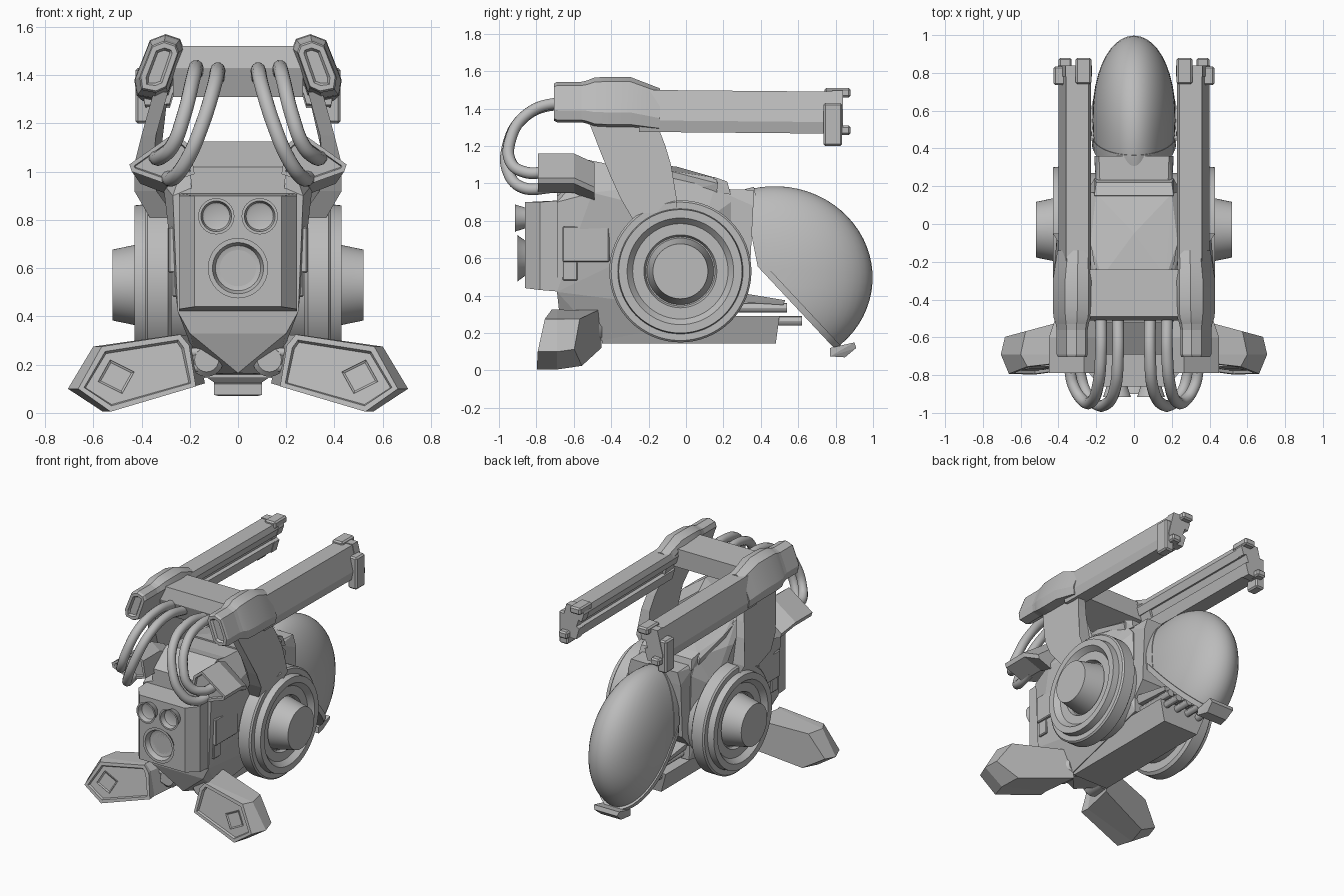
import bpy, bmesh, math
from mathutils import Vector, Matrix

cube = bpy.data.objects.get("Cube")
if cube:
    bpy.data.objects.remove(cube)

grey = bpy.data.materials.new("plain_grey")
grey.use_nodes = True
grey.diffuse_color = (0.5, 0.5, 0.5, 1)
grey.node_tree.nodes["Principled BSDF"].inputs["Base Color"].default_value = (0.5, 0.5, 0.5, 1)


def finish(name, bm, mirror=False, smooth=None):
    bmesh.ops.recalc_face_normals(bm, faces=bm.faces)
    mesh = bpy.data.meshes.new(name)
    bm.to_mesh(mesh)
    bm.free()
    mesh.materials.append(grey)
    obj = bpy.data.objects.new(name, mesh)
    bpy.context.collection.objects.link(obj)
    if mirror:
        obj.modifiers.new("mirror", 'MIRROR').use_mirror_merge = False
    if smooth:
        bpy.ops.object.select_all(action='DESELECT')
        obj.select_set(True)
        bpy.context.view_layer.objects.active = obj
        bpy.ops.object.shade_smooth_by_angle(angle=math.radians(smooth))
    return obj


def hull(name, pts, both=True, mirror=False, bevel=0):
    """Convex solid; both=True reflects the points in x."""
    bm = bmesh.new()
    for x, y, z in pts:
        bm.verts.new((x, y, z))
        if both and x:
            bm.verts.new((-x, y, z))
    res = bmesh.ops.convex_hull(bm, input=bm.verts)
    junk = {v for v in res["geom_interior"] + res["geom_unused"] if isinstance(v, bmesh.types.BMVert)}
    bmesh.ops.delete(bm, geom=list(junk), context='VERTS')
    bmesh.ops.dissolve_limit(bm, angle_limit=0.03, verts=bm.verts, edges=bm.edges)
    if bevel:
        bmesh.ops.bevel(bm, geom=bm.edges[:], offset=bevel, segments=1, affect='EDGES')
    return finish(name, bm, mirror)


def box(name, x, y, z, **kw):
    return hull(name, [(a, b, c) for a in x for b in y for c in z], both=False, **kw)


def loft(name, rings, mirror=False, smooth=None, inset=None):
    bm = bmesh.new()
    loops = [[bm.verts.new(p) for p in ring] for ring in rings]
    n = len(loops[0])
    for a, b in zip(loops, loops[1:]):
        for i in range(n):
            bm.faces.new((a[i], a[(i + 1) % n], b[(i + 1) % n], b[i]))
    cap = bm.faces.new(loops[0])
    bm.faces.new(loops[-1])
    bmesh.ops.recalc_face_normals(bm, faces=bm.faces)
    for thick, depth in inset or []:
        bmesh.ops.inset_region(bm, faces=[cap], thickness=thick, depth=depth)
    return finish(name, bm, mirror, smooth)


def lathe(name, profile, centre, axis, mirror=False, steps=48):
    """Spin (radius, offset) pairs around the x or y axis."""
    rings = []
    for r, d in profile:
        ring = []
        for i in range(steps):
            t = 2 * math.pi * i / steps
            u, v = r * math.cos(t), r * math.sin(t)
            ring.append(Vector(centre) + Vector((d, u, v) if axis == 'x' else (u, d, v)))
        rings.append(ring)
    return loft(name, rings, mirror, smooth=30)


# Hull body
hull("body_core", [(.2, -.5, 1.11), (.2, -.28, 1.1), (.31, -.5, .95), (.27, -.69, .9), (.25, -.69, .42),
                   (.2, -.68, .33), (0, -.62, .165), (.15, -.45, .16), (.2, .25, .3), (.21, .24, .9),
                   (.2, .16, 1.0), (.29, .1, .8), (.2, -.69, .93), (.26, -.1, 1.0)])
hull("top_panel", [(.2, -.28, 1.09), (.23, -.1, 1.07), (.23, .17, 1.0), (.17, -.28, 1.11),
                   (.2, .16, 1.03), (0, -.05, 1.09), (.2, -.25, .9), (.2, .16, .9)])
hull("top_lip", [(.21, .13, .96), (.21, .15, 1.035), (.2, .22, 1.01), (.21, .24, .94)])
hull("front_brow", [(.19, -.69, .9), (.2, -.69, 1.02), (.2, -.52, 1.125), (.2, -.4, 1.1), (.19, -.4, .9)])
hull("front_box", [(.18, -.86, .9), (.18, -.86, .44), (.245, -.78, .9), (.245, -.78, .43),
                   (.245, -.66, .42), (.245, -.66, .91)])
hull("belly_keel", [(.14, -.45, .145), (.14, .48, .145), (.19, .5, .29), (.19, -.45, .29)])
hull("belly_plate", [(.19, .2, .43), (.18, .53, .375), (.17, .52, .35), (.17, .2, .37)])
hull("rear_collar", [(.2, .2, .95), (.18, .2, .97), (.185, .36, .965), (.21, .36, .88), (.21, .34, .5), (.2, .2, .35)])
# Stepped side panels
box("side_panel", (.24, .288), (-.66, -.41), (.58, .77), mirror=True, bevel=.006)
box("side_panel_step", (.23, .272), (-.66, -.58), (.48, .62), mirror=True, bevel=.006)

# Flared lamps
for name, x, z, r, y in (("left_lamp", .09, .815, .075, -.915), ("right_lamp", -.09, .815, .075, -.915),
                         ("main_lamp", 0, .6, .125, -.9)):
    lathe(name, [(r * .7, -.85), (r * .95, y + .005), (r, y), (r * .85, y), (r * .75, y + .035), (r * .6, y + .04)],
          (x, 0, z), 'y', steps=32)

# Side wheels with hubs
lathe("side_wheel", [(.3, .18), (.3, .275), (.36, .275), (.38, .29), (.38, .375), (.37, .385), (.335, .385),
                     (.33, .43), (.285, .43), (.255, .395), (.195, .395), (.185, .37), (.178, .37), (.147, .52)],
      (0, -.03, .53), 'x', mirror=True, steps=64)


# Rear shell: an ellipsoid, fuller towards the tail and the belly, cut by planes
def shell(name, scale, cuts):
    bm = bmesh.new()
    bmesh.ops.create_uvsphere(bm, u_segments=48, v_segments=32, radius=1)
    size = Matrix.Diagonal((.215 * scale, .52 * scale, .485 * scale, 1))
    bm.transform(Matrix.Translation((0, .478, .5)) @ Matrix.Rotation(math.radians(-3), 4, 'X') @ size)
    for v in bm.verts:
        v.co.x *= 1 + .3 * max(0, v.co.y - .45) + .3 * max(0, .5 - v.co.z)
    for co, no in cuts:
        res = bmesh.ops.bisect_plane(bm, geom=bm.verts[:] + bm.edges[:] + bm.faces[:], plane_co=co,
                                     plane_no=no, clear_outer=True)
        edges = [e for e in res["geom_cut"] if isinstance(e, bmesh.types.BMEdge)]
        bmesh.ops.contextual_create(bm, geom=edges)
    return finish(name, bm, smooth=35)


slant = Vector((0, -.47, -.44)).normalized()
edge = Vector((0, .37, .57))
lean = Vector((0, -1, -.2)).normalized()
shell("rear_shell", 1, [((0, .35, .8), lean), (edge, slant)])
shell("shell_slant_rim", 1.04, [((0, .35, .8), lean), (edge, slant), (edge - slant * .035, -slant)])
shell("shell_front_rim", 1.015, [((0, .335, .8), lean), (edge, slant), ((0, .4, .8), -lean)])
hull("shell_foot", [(.1, .77, .075), (.08, .85, .07), (.09, .91, .12), (.1, .9, .15), (.1, .77, .12)])
# Pipes between keel and shell
for i in range(4):
    lathe("belly_pipe", [(.025, .2), (.025, .62)], (-.135 + i * .09, 0, .265), 'y', steps=12)
    lathe("upper_belly_pipe", [(.025, .2), (.025, .54)], (-.135 + i * .09, 0, .335), 'y', steps=12)

# Struts carrying the top rails, tucked behind the wheels
strut = [(-.52, 1.33, .35), (-.45, 1.15, .4), (-.4, 1.03, .43), (-.35, .92, .43), (-.28, .8, .36), (-.05, .8, .36),
         (-.05, .92, .43), (-.08, 1.1, .41), (-.11, 1.2, .385), (-.16, 1.33, .35)]
loft("strut", [[(x, y, z) for y, z, x in strut],
               [(x - .06 - .14 * max(0, 1.15 - z), y, z) for y, z, x in strut]], mirror=True)

# Top rails: a tilted eight-sided section
section = [(-.105, -.055), (-.04, .11), (.025, .135), (.085, .115), (.1, .075), (.035, -.11), (-.02, -.135), (-.095, -.12)]


def tilted(y, s, cx=.325, cz=1.435, pts=section):
    return [(cx - u * s, y, cz + v * s) for u, v in pts]


loft("rail_housing", [tilted(-.53, .85), tilted(-.49, .97), tilted(-.42, 1), tilted(-.3, 1),
                      tilted(-.2, .9, .32, 1.41), tilted(-.14, .84, .317, 1.395)], mirror=True, smooth=25)
loft("rail_nose", [tilted(-.705, .74), tilted(-.69, .8), tilted(-.56, .8), tilted(-.5, .9)], mirror=True,
     inset=[(.022, 0), (.01, -.015)])
# Barrel: flat outer face, slot along the inner face
barrel = [(-.095, -.06), (-.05, .125), (.085, .125), (.1, .08), (.08, .02), (.055, .03), (.035, -.03), (.06, -.04),
          (.035, -.125), (-.08, -.13)]
loft("rail_barrel", [tilted(-.25, .88, .315, 1.39, barrel), tilted(.84, .88, .315, 1.38, barrel)], mirror=True)
loft("barrel_collar", [tilted(y, .93, .315, 1.38, barrel) for y in (.78, .84)], mirror=True)
box("barrel_outer_clamp", (.355, .425), (.735, .835), (1.2, 1.43), mirror=True, bevel=.01)
box("barrel_top_prong", (.225, .31), (.74, .88), (1.46, 1.51), mirror=True, bevel=.01)
box("barrel_low_prong", (.33, .4), (.8, .88), (1.26, 1.31), mirror=True, bevel=.01)

# Bridge between the rails
hull("bridge", [(.27, -.51, 1.43), (.27, -.49, 1.52), (.27, -.24, 1.51), (0, -.28, 1.515), (0, -.49, 1.52),
                (.27, -.24, 1.38), (.27, -.47, 1.31), (0, -.51, 1.42), (0, -.3, 1.36), (0, -.47, 1.32)])

# Shoulder blocks receiving the hoses
face = [(.18, .99), (.2, 1.11), (.265, 1.16), (.45, 1.03), (.44, 1.0), (.3, .95)]
loft("shoulder_block", [[(x, -.79, z) for x, z in face], [(x, -.6, z) for x, z in face],
                        [(x * .92, -.49, z - .05) for x, z in face]], mirror=True, inset=[(.02, 0), (.005, -.015)])

# Hoses
paths = [[(.175, -.48, 1.41), (.175, -.68, 1.43), (.19, -.85, 1.37), (.225, -.94, 1.23), (.27, -.935, 1.11),
          (.32, -.86, 1.06), (.345, -.74, 1.06)],
         [(.085, -.48, 1.39), (.085, -.7, 1.42), (.1, -.87, 1.35), (.15, -.955, 1.19), (.205, -.95, 1.06),
          (.26, -.88, .98), (.3, -.7, .98)]]
curve = bpy.data.curves.new("hoses", 'CURVE')
curve.dimensions = '3D'
curve.bevel_depth = .031
curve.bevel_resolution = 3
curve.use_fill_caps = True
for path in paths:
    for sign in (1, -1):
        spline = curve.splines.new('BEZIER')
        spline.bezier_points.add(len(path) - 1)
        for point, (x, y, z) in zip(spline.bezier_points, path):
            point.co = (x * sign, y, z)
            point.handle_left_type = point.handle_right_type = 'AUTO'
curve.materials.append(grey)
hoses = bpy.data.objects.new("hoses", curve)
bpy.context.collection.objects.link(hoses)
bpy.ops.object.select_all(action='DESELECT')
hoses.select_set(True)
bpy.context.view_layer.objects.active = hoses
bpy.ops.object.convert(target='MESH')
bpy.ops.object.shade_smooth()


# Splayed front feet with framed faces
def front_y(x, z):
    return -.81 + (.705 - x) * .08 + z * .17


outline = [(.705, .1), (.6, .275), (.25, .325), (.21, .28), (.18, .11), (.56, .005)]
loft("foot", [[(.1 + (x - .1) * .93, front_y(x, z), z) for x, z in outline],
              [(x, -.69, z) for x, z in outline],
              [(x * 1.04 - .05, -.4 - x * .28, .02 + z * .93) for x, z in outline]], mirror=True,
     inset=[(.025, 0), (.008, -.015)])
plate = [(.53, .22), (.43, .17), (.48, .08), (.58, .13)]
loft("foot_plate", [[(x, front_y(x, z) + d, z) for x, z in plate] for d in (.005, .03)], mirror=True,
     inset=[(.012, -.006)])
lathe("leg_joint", [(.05, -.62), (.07, -.6), (.07, -.47), (.05, -.45)], (.13, 0, .22), 'y', mirror=True, steps=24)
for z in (.19, .25):
    lathe("leg_rod", [(.02, .1), (.02, .3)], (0, -.6, z), 'x', mirror=True, steps=12)
